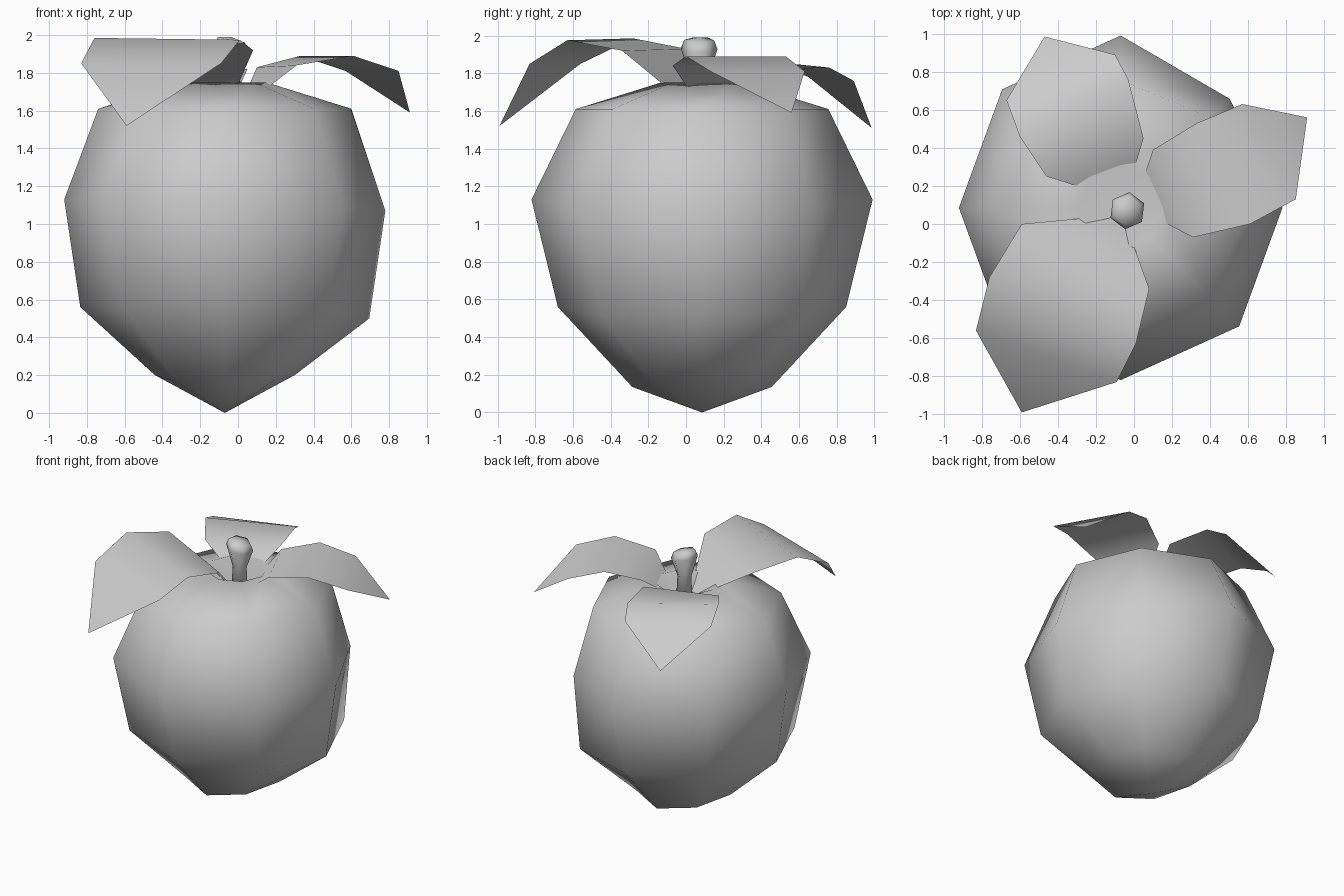
import bpy
import bmesh
from math import cos, sin, radians, tau
from mathutils import Matrix, Vector

default_cube = bpy.data.objects.get("Cube")
if default_cube:
    bpy.data.objects.remove(default_cube, do_unlink=True)

# Single plain material
grey = bpy.data.materials.new("light_grey")
grey.use_nodes = True
colour = (0.6, 0.6, 0.6, 1.0)
grey.diffuse_color = colour
grey.node_tree.nodes["Principled BSDF"].inputs["Base Color"].default_value = colour


def finish(name, bm, closed=True):
    """Turn a bmesh into a smooth-shaded object."""
    if closed:
        bmesh.ops.recalc_face_normals(bm, faces=bm.faces)
    for face in bm.faces:
        face.smooth = True
    mesh = bpy.data.meshes.new(name)
    bm.to_mesh(mesh)
    bm.free()
    mesh.materials.append(grey)
    obj = bpy.data.objects.new(name, mesh)
    bpy.context.collection.objects.link(obj)
    return obj


def lathe(bm, rings, bottom, top, sides):
    """Bridge rings of points and close both ends with a fan."""
    loops = [[bm.verts.new(p) for p in ring] for ring in rings]
    low, high = bm.verts.new(bottom), bm.verts.new(top)
    for i in range(sides):
        j = (i + 1) % sides
        for a, b in zip(loops, loops[1:]):
            bm.faces.new((a[i], a[j], b[j], b[i]))
        bm.faces.new((low, loops[0][j], loops[0][i]))
        bm.faces.new((high, loops[-1][i], loops[-1][j]))


# Fruit: eight-sided body, slightly uneven, with a dimple on top
CENTRE = Vector((-0.07, 0.085, 0))
SIDES = 8
profile = [(0.37, 0.16), (0.765, 0.56), (0.87, 1.13), (0.67, 1.61), (0.22, 1.75)]
rings = []
for radius, z in profile:
    ring = []
    for k in range(SIDES):
        a = tau * k / SIDES
        r, height = radius, z
        if 1 < z < 1.5:
            r += 0.035 * abs(sin(a)) - 0.02 * abs(cos(a))
            if k == 1:
                r = 0.81
        if 0.5 < z < 1.5:
            height -= 0.06 * max(0, cos(a))
        if z < 0.5:
            height += 0.04 * abs(cos(a)) - 0.025 * abs(sin(a))
        ring.append(CENTRE + Vector((r * cos(a), r * sin(a), height)))
    rings.append(ring)
bm = bmesh.new()
lathe(bm, rings, CENTRE, CENTRE + Vector((0.03, 0, 1.58)), SIDES)
finish("fruit_body", bm)

# Stem: thin six-sided stalk flaring to a tilted knob
bm = bmesh.new()
tilt = Matrix.Rotation(radians(12), 3, "Y")
stem_rings = []
for radius, z in [(0.06, 1.57), (0.05, 1.78), (0.098, 1.93), (0.08, 1.975)]:
    turn = tilt if z > 1.9 else Matrix.Identity(3)
    stem_rings.append([
        Vector((-0.035, 0.07, z))
        + turn @ Vector((radius * cos(tau * k / 6 + 0.4), radius * sin(tau * k / 6 + 0.4), 0))
        for k in range(6)])
lathe(bm, stem_rings, (-0.03, 0.08, 1.56), (-0.035, 0.07, 1.99), 6)
finish("stem", bm)


def leaf(name, base, rows, tip):
    """Bent strip: base point, left/right pairs, then the tip."""
    bm = bmesh.new()
    root = bm.verts.new(base)
    pairs = [(bm.verts.new(l), bm.verts.new(r)) for l, r in rows]
    end = bm.verts.new(tip)
    bm.faces.new((root, pairs[0][1], pairs[0][0]))
    for (l0, r0), (l1, r1) in zip(pairs, pairs[1:]):
        bm.faces.new((l0, r0, r1, l1))
    bm.faces.new((pairs[-1][0], pairs[-1][1], end))
    finish(name, bm, closed=False)


# Three drooping leaves around the stem
leaf("front_leaf", (-0.06, 0.05, 1.6),
     [((0.08, -0.34, 1.92), (-0.59, 0.0, 1.93)),
      ((0.01, -0.63, 1.975), (-0.76, -0.28, 1.985)),
      ((-0.09, -0.83, 1.85), (-0.83, -0.56, 1.85))],
     (-0.59, -0.99, 1.52))
leaf("back_leaf", (-0.05, 0.12, 1.6),
     [((-0.46, 0.25, 1.81), (0.05, 0.45, 1.82)),
      ((-0.6, 0.46, 1.86), (-0.03, 0.76, 1.83)),
      ((-0.67, 0.65, 1.78), (-0.1, 0.89, 1.76))],
     (-0.47, 0.985, 1.51))
leaf("side_leaf", (0.0, 0.09, 1.6),
     [((0.1, 0.39, 1.83), (0.31, -0.07, 1.84)),
      ((0.33, 0.53, 1.89), (0.61, 0.0, 1.89)),
      ((0.57, 0.63, 1.81), (0.85, 0.13, 1.81))],
     (0.91, 0.56, 1.59))
